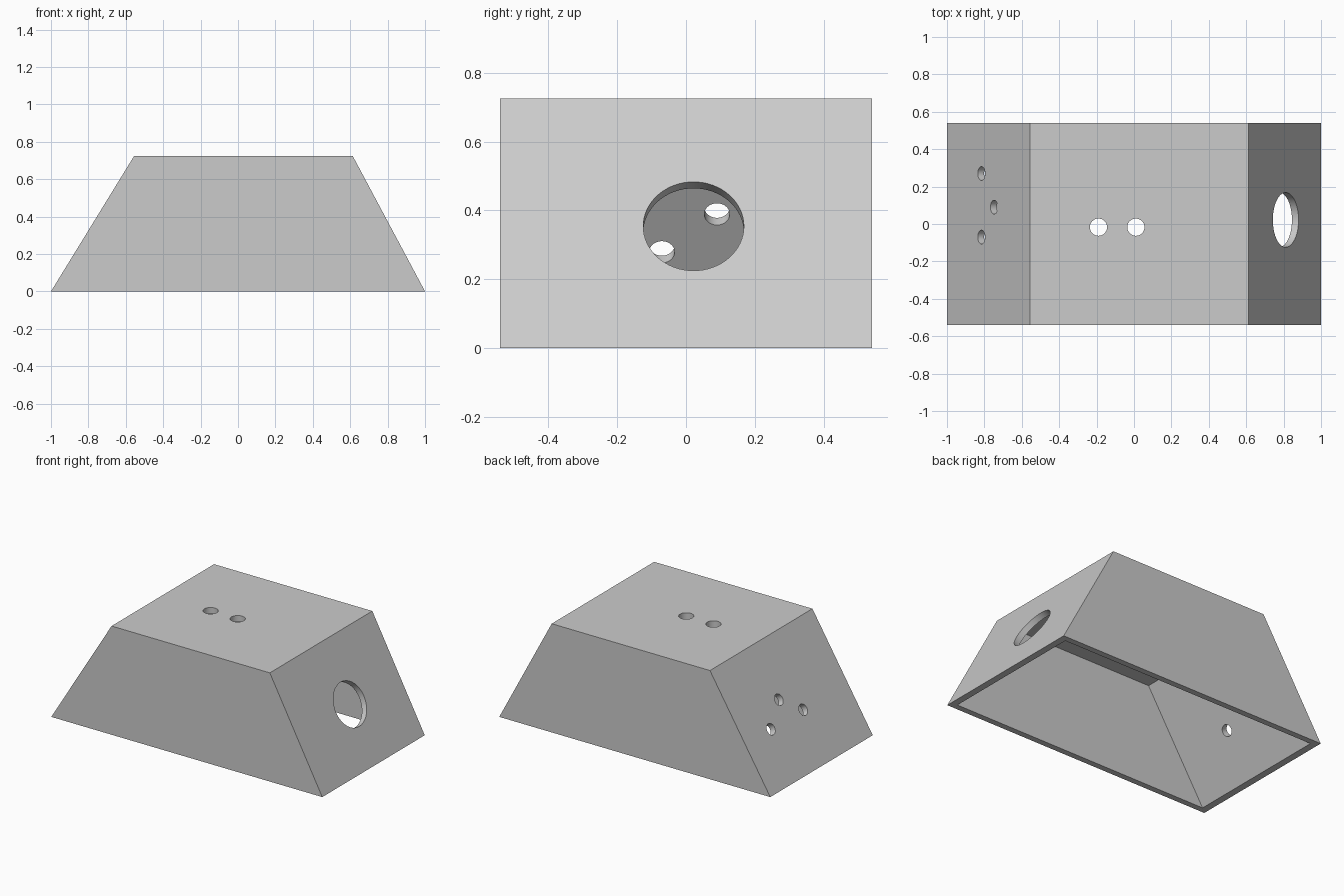
import bpy
import math
from mathutils import Vector

if "Cube" in bpy.data.objects:
    bpy.data.objects.remove(bpy.data.objects["Cube"], do_unlink=True)

HEIGHT, HALF_DEPTH, WALL = 0.725, 0.54, 0.04
LEFT_TOP, RIGHT_TOP = -0.555, 0.613

# Single flat colour
grey = bpy.data.materials.new("light grey")
grey.use_nodes = True
colour = (0.6, 0.6, 0.6, 1)
grey.diffuse_color = colour
grey.node_tree.nodes["Principled BSDF"].inputs["Base Color"].default_value = colour

# Slope of each end wall: sideways run per unit of height, and outward normal
left_run = (LEFT_TOP + 1) / HEIGHT
right_run = (1 - RIGHT_TOP) / HEIGHT
left_normal = Vector((-1, 0, left_run)).normalized()
right_normal = Vector((1, 0, right_run)).normalized()


def trapezoid_block(name, inset, bottom, top):
    """Block with sloping ends, moved inwards from the outer faces by inset."""
    left_in = inset * math.hypot(1, left_run)
    right_in = inset * math.hypot(1, right_run)
    profile = [(-1 + left_in + bottom * left_run, bottom),
               (1 - right_in - bottom * right_run, bottom),
               (1 - right_in - top * right_run, top),
               (-1 + left_in + top * left_run, top)]
    y = HALF_DEPTH - inset
    verts = [(x, -y, z) for x, z in profile] + [(x, y, z) for x, z in profile]
    faces = [(0, 1, 2, 3), (7, 6, 5, 4)]
    faces += [(i, i + 4, (i + 1) % 4 + 4, (i + 1) % 4) for i in range(4)]
    mesh = bpy.data.meshes.new(name)
    mesh.from_pydata(verts, [], faces)
    mesh.materials.append(grey)
    obj = bpy.data.objects.new(name, mesh)
    bpy.context.collection.objects.link(obj)
    return obj


def drill(name, centre, normal, radius):
    """Round cutter standing square to a wall."""
    bpy.ops.mesh.primitive_cylinder_add(
        vertices=64, radius=radius, depth=WALL * 4, location=centre,
        rotation=Vector(normal).to_track_quat('Z', 'Y').to_euler())
    obj = bpy.context.object
    obj.name = name
    obj.data.materials.append(grey)
    return obj


# Solid outer body and the hollow that opens through the bottom
housing = trapezoid_block("housing", 0, 0, HEIGHT)
cutters = [trapezoid_block("hollow", WALL, -0.1, HEIGHT - WALL)]

# Two round holes in the top
for x in (-0.19, 0.01):
    cutters.append(drill("top_hole", (x, -0.017, HEIGHT), (0, 0, 1), 0.046))

# Three small holes in the left-hand slope
for y, z in ((0.27, 0.3), (0.09, 0.41), (-0.07, 0.3)):
    cutters.append(drill("small_end_hole", (-1 + z * left_run, y, z), left_normal, 0.037))

# One large hole in the right-hand slope
z = 0.354
cutters.append(drill("large_end_hole", (1 - z * right_run, 0.022, z), right_normal, 0.146))

# Cut everything out of the body
bpy.ops.object.select_all(action='DESELECT')
bpy.context.view_layer.objects.active = housing
housing.select_set(True)
for cutter in cutters:
    cut = housing.modifiers.new("cut", 'BOOLEAN')
    cut.operation, cut.solver, cut.object = 'DIFFERENCE', 'EXACT', cutter
    bpy.ops.object.modifier_apply(modifier=cut.name)
    bpy.data.objects.remove(cutter, do_unlink=True)
bpy.ops.object.shade_smooth_by_angle(angle=math.radians(30))
